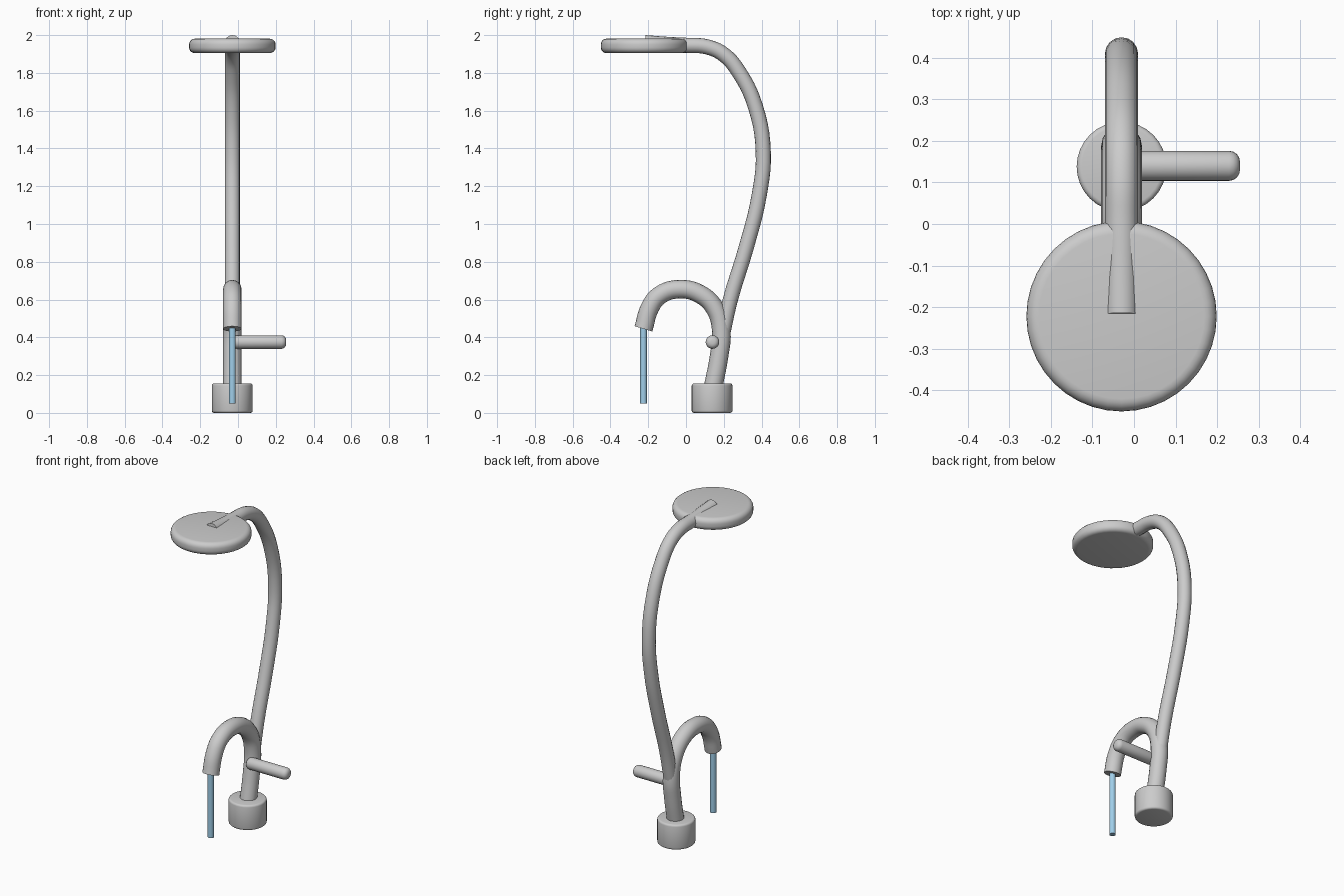
import bpy
from math import pi, radians

if "Cube" in bpy.data.objects:
    bpy.data.objects.remove(bpy.data.objects["Cube"])

CX = -0.03  # shared centre plane of the fixture


def finish(ob, name, angle=40):
    ob.name = name
    bpy.ops.object.select_all(action='DESELECT')
    ob.select_set(True)
    bpy.context.view_layer.objects.active = ob
    bpy.ops.object.shade_smooth_by_angle(angle=radians(angle))
    return ob


def cylinder(name, loc, radius, depth, bevel=0, rot=(0, 0, 0), sides=32, segments=4):
    bpy.ops.mesh.primitive_cylinder_add(vertices=sides, radius=radius, depth=depth,
                                        location=loc, rotation=rot)
    ob = bpy.context.object
    if bevel:
        mod = ob.modifiers.new("rounded_rim", 'BEVEL')
        mod.width = bevel
        mod.segments = segments
        mod.limit_method = 'ANGLE'
        mod.angle_limit = radians(40)
        bpy.ops.object.modifier_apply(modifier=mod.name)
    return finish(ob, name)


def pipe(name, points, radius):
    """Round capped tube through (y, z) points in the centre plane."""
    cu = bpy.data.curves.new(name, 'CURVE')
    cu.dimensions = '3D'
    cu.bevel_depth = radius
    cu.bevel_resolution = 6
    cu.resolution_u = 5
    cu.use_fill_caps = True
    sp = cu.splines.new('BEZIER')
    sp.bezier_points.add(len(points) - 1)
    for bp, (y, z) in zip(sp.bezier_points, points):
        bp.co = (CX, y, z)
        bp.handle_left_type = bp.handle_right_type = 'AUTO'
    ob = bpy.data.objects.new(name, cu)
    bpy.context.collection.objects.link(ob)
    bpy.ops.object.select_all(action='DESELECT')
    ob.select_set(True)
    bpy.context.view_layer.objects.active = ob
    bpy.ops.object.convert(target='MESH')
    return finish(bpy.context.object, name)


# Base collar
cylinder("base", (CX, 0.138, 0.078), 0.108, 0.156, 0.012, segments=3)

# Lower spout: rises from the base and arches forward
pipe("spout", [(0.14, 0.12), (0.175, 0.30), (0.187, 0.43), (0.155, 0.55),
               (0.075, 0.628), (-0.035, 0.655), (-0.14, 0.622),
               (-0.192, 0.555), (-0.225, 0.445)], 0.049)

# Tall riser: branches off the spout and curves over to the shower head
pipe("riser", [(0.19, 0.40), (0.235, 0.60), (0.32, 0.88), (0.387, 1.15),
               (0.409, 1.38), (0.368, 1.62), (0.283, 1.80), (0.20, 1.897),
               (0.11, 1.938), (0.0, 1.946), (-0.10, 1.951), (-0.217, 1.96)], 0.04)

# Shower head disc
cylinder("shower_head", (CX, -0.222, 1.943), 0.229, 0.076, 0.03, sides=40, segments=5)

# Side lever
cylinder("lever", (0.1125, 0.14, 0.375), 0.036, 0.285, 0.026, rot=(0, pi / 2, 0), sides=24)

# Water stream
water = cylinder("water_stream", (CX, -0.225, 0.25), 0.018, 0.40, sides=16)
mat = bpy.data.materials.new("water_blue")
mat.diffuse_color = (0.35, 0.62, 0.82, 1)
mat.use_nodes = True
mat.node_tree.nodes["Principled BSDF"].inputs["Base Color"].default_value = mat.diffuse_color
water.data.materials.append(mat)
